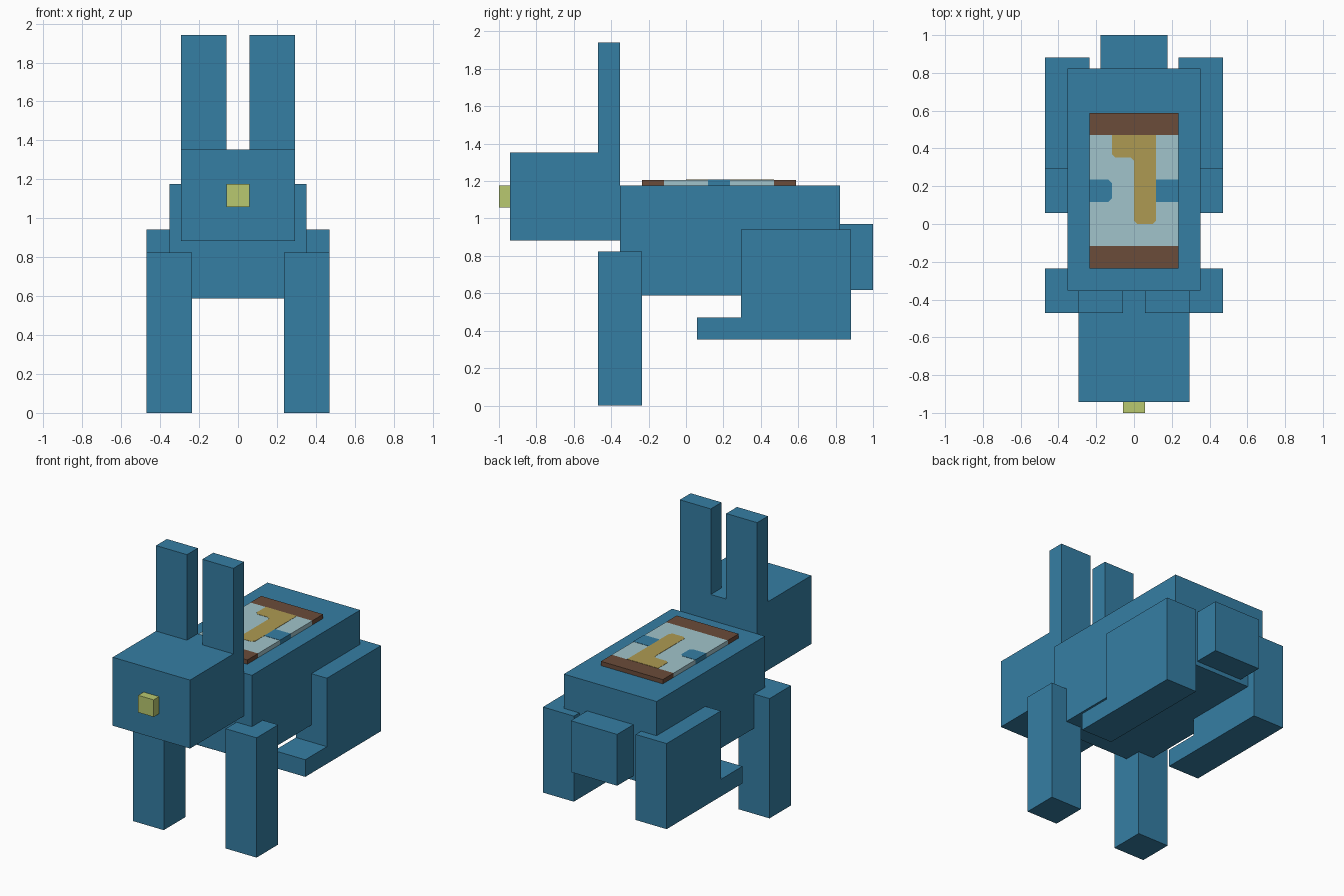
import bpy
import bmesh

default_cube = bpy.data.objects.get("Cube")
if default_cube:
    bpy.data.objects.remove(default_cube, do_unlink=True)

U = 1 / 17  # one block unit


def linear(c):
    c /= 255
    return c / 12.92 if c <= 0.04045 else ((c + 0.055) / 1.055) ** 2.4


def material(name, *rgb):
    colour = (*[linear(c) for c in rgb], 1)
    mat = bpy.data.materials.new(name)
    mat.use_nodes = True
    mat.diffuse_color = colour
    shader = next(n for n in mat.node_tree.nodes if n.type == "BSDF_PRINCIPLED")
    shader.inputs["Base Color"].default_value = colour
    return mat


blue = material("blue", 53, 126, 164)
lime = material("lime", 184, 200, 112)
brown = material("brown", 107, 76, 58)
pale = material("pale blue", 161, 196, 203)
gold = material("gold", 174, 154, 82)


def prism(name, mat, points, axis, low, high):
    """Extrude a closed profile along x or z; all sizes are in block units."""
    def place(a, b, t):
        return [U * v for v in ((t, a, b) if axis == "x" else (a, b, t))]

    bm = bmesh.new()
    face = bm.faces.new([bm.verts.new(place(a, b, low)) for a, b in points])
    extruded = bmesh.ops.extrude_face_region(bm, geom=[face])["geom"]
    shift = [U * (high - low) if k == axis else 0 for k in "xyz"]
    bmesh.ops.translate(bm, vec=shift,
                        verts=[g for g in extruded if isinstance(g, bmesh.types.BMVert)])
    bmesh.ops.recalc_face_normals(bm, faces=bm.faces)
    mesh = bpy.data.meshes.new(name)
    bm.to_mesh(mesh)
    bm.free()
    mesh.materials.append(mat)
    obj = bpy.data.objects.new(name, mesh)
    bpy.context.collection.objects.link(obj)
    return obj


def box(name, mat, x, y, z):
    corners = [(x[0], y[0]), (x[1], y[0]), (x[1], y[1]), (x[0], y[1])]
    return prism(name, mat, corners, "z", *z)


# Body, head, nose and tail
box("body", blue, (-6, 6), (-6, 14), (10, 20))
box("head", blue, (-5, 5), (-16, -6), (15, 23))
box("nose", lime, (-1, 1), (-17, -16), (18, 20))
box("tail", blue, (-3, 3), (14, 17), (10.5, 16.5))

# Ears, front legs, and hind legs with a forward foot
hind_profile = [(1, 6), (15, 6), (15, 16), (5, 16), (5, 8), (1, 8)]
for side, s in (("left", 1), ("right", -1)):
    ear = sorted((s, 5 * s))
    leg = sorted((4 * s, 8 * s))
    box(side + "_ear", blue, ear, (-8, -6), (23, 33))
    box(side + "_front_leg", blue, leg, (-8, -4), (0, 14))
    prism(side + "_hind_leg", blue, hind_profile, "x", *leg)

# Back cloth with end bands
top = 20.5
box("cloth", pale, (-4, 4), (-2, 8), (20, top))
box("cloth_front_band", brown, (-4, 4), (-4, -2), (20, top))
box("cloth_rear_band", brown, (-4, 4), (8, 10), (20, top))

# Coloured inlays, a hair proud of the cloth
proud = 0.03
c = 0.3  # clipped corner size
hook = [(-2, 8), (-2, 6 + c), (-2 + c, 6), (-c, 6), (0, 6 - c), (0, c),
        (c, 0), (2 - c, 0), (2, c), (2, 8)]
prism("cloth_gold_hook", gold, hook, "z", 20, top + proud)
edge = 4 + proud
right_patch = [(-edge, 2), (-2 - c, 2), (-2, 2 + c), (-2, 4 - c), (-2 - c, 4), (-edge, 4)]
prism("cloth_right_patch", blue, right_patch, "z", 20, top + proud)
box("cloth_left_patch", blue, (2, edge), (2, 4), (20, top + proud))
